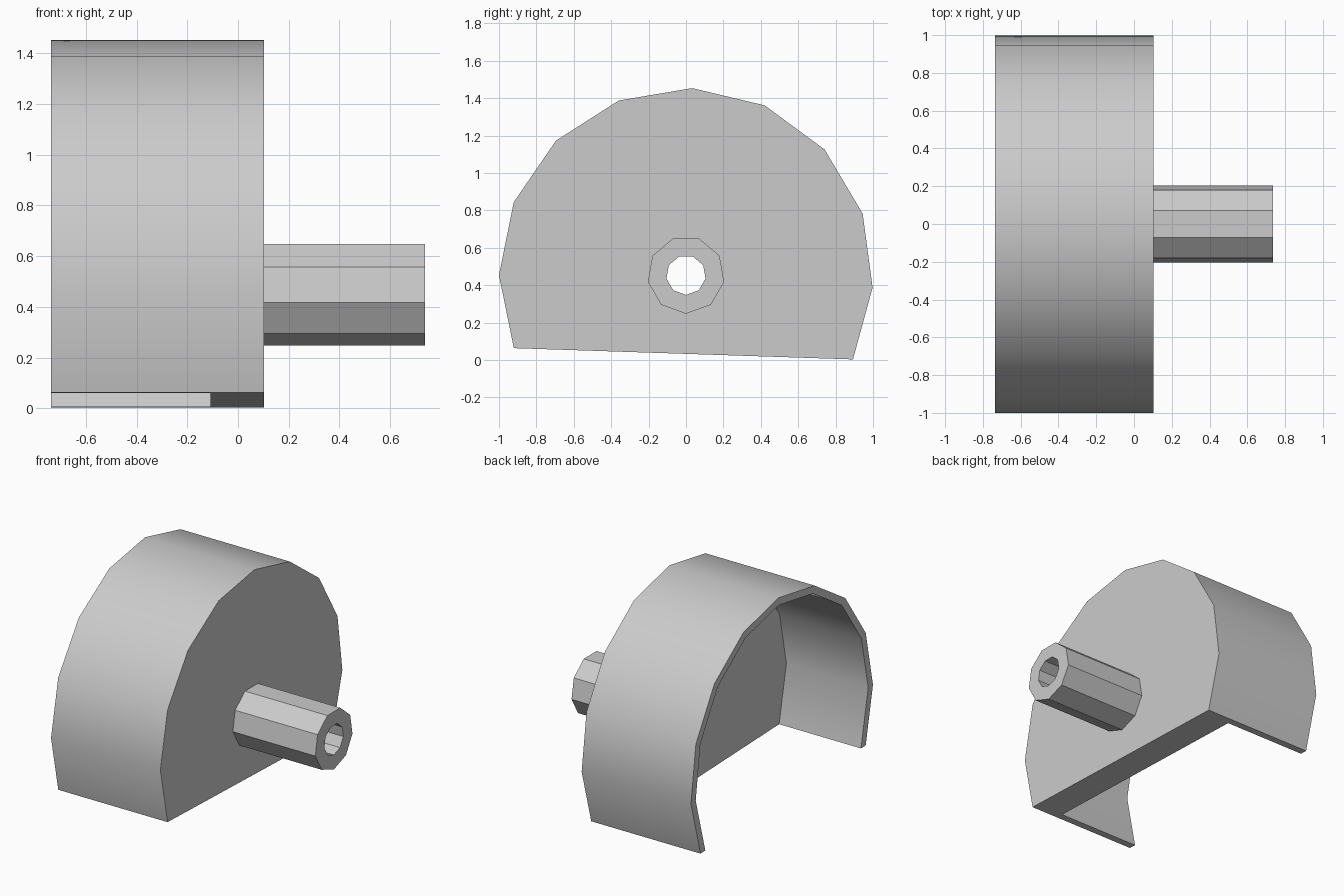
import bpy
import bmesh
from math import sin, cos, radians

if "Cube" in bpy.data.objects:
    bpy.data.objects.remove(bpy.data.objects["Cube"], do_unlink=True)

AXIS_Z = 0.454                 # height of the shared hub and guard axis
BACK, INNER, FACE, TIP = -0.737, -0.108, 0.1035, 0.737

grey = bpy.data.materials.new("plain_grey")
grey.use_nodes = True
colour = (0.6, 0.6, 0.6, 1)
grey.diffuse_color = colour
grey.node_tree.nodes["Principled BSDF"].inputs["Base Color"].default_value = colour


def arc(radius, start, step, count):
    """Points (y, z) around the axis."""
    angles = [radians(start + step * i) for i in range(count)]
    return [(radius * cos(a), AXIS_Z + radius * sin(a)) for a in angles]


def prism(name, profile, x0, x1):
    """Extrude a (y, z) outline along x."""
    bm = bmesh.new()
    face = bm.faces.new([bm.verts.new((x0, y, z)) for y, z in profile])
    ext = bmesh.ops.extrude_face_region(bm, geom=[face], use_keep_orig=True)
    moved = [v for v in ext["geom"] if isinstance(v, bmesh.types.BMVert)]
    bmesh.ops.translate(bm, verts=moved, vec=(x1 - x0, 0, 0))
    bmesh.ops.recalc_face_normals(bm, faces=bm.faces[:])
    mesh = bpy.data.meshes.new(name)
    bm.to_mesh(mesh)
    bm.free()
    mesh.materials.append(grey)
    obj = bpy.data.objects.new(name, mesh)
    bpy.context.collection.objects.link(obj)
    return obj


def activate(obj):
    bpy.ops.object.select_all(action="DESELECT")
    obj.select_set(True)
    bpy.context.view_layer.objects.active = obj


def cut(obj, cutter):
    mod = obj.modifiers.new("cut", "BOOLEAN")
    mod.operation = "DIFFERENCE"
    mod.solver = "EXACT"
    mod.object = cutter
    activate(obj)
    bpy.ops.object.modifier_apply(modifier=mod.name)


def beyond(prev, end):
    """Carry an end segment past the straight bottom edge."""
    return tuple(e + (e - p) * 0.2 for p, e in zip(prev, end))


# Guard: faceted arch closed by a straight chord at the bottom
START, STEP, COUNT = -26.8, 22.98, 11
guard = prism("guard_housing", arc(1, START, STEP, COUNT), BACK, FACE)

# Cavity, open at the back and the bottom
hollow = arc(0.948, START, STEP, COUNT)
hollow = [beyond(hollow[1], hollow[0])] + hollow[1:-1] + [beyond(hollow[-2], hollow[-1])]
cavity = prism("cavity_cutter", hollow, BACK - 0.2, INNER)

# Nine-sided hub tube and its through bore
hub = prism("hub_tube", arc(0.207, -90, 40, 9), FACE, TIP)
bore = prism("bore_cutter", arc(0.106, -90, 40, 9), BACK - 0.1, TIP + 0.1)

cut(guard, cavity)
cut(guard, bore)
cut(hub, bore)
for cutter in (cavity, bore):
    bpy.data.objects.remove(cutter, do_unlink=True)

# Smooth arch, crisp edges elsewhere
for part in (guard, hub):
    activate(part)
    bpy.ops.object.shade_smooth_by_angle(angle=radians(30))
